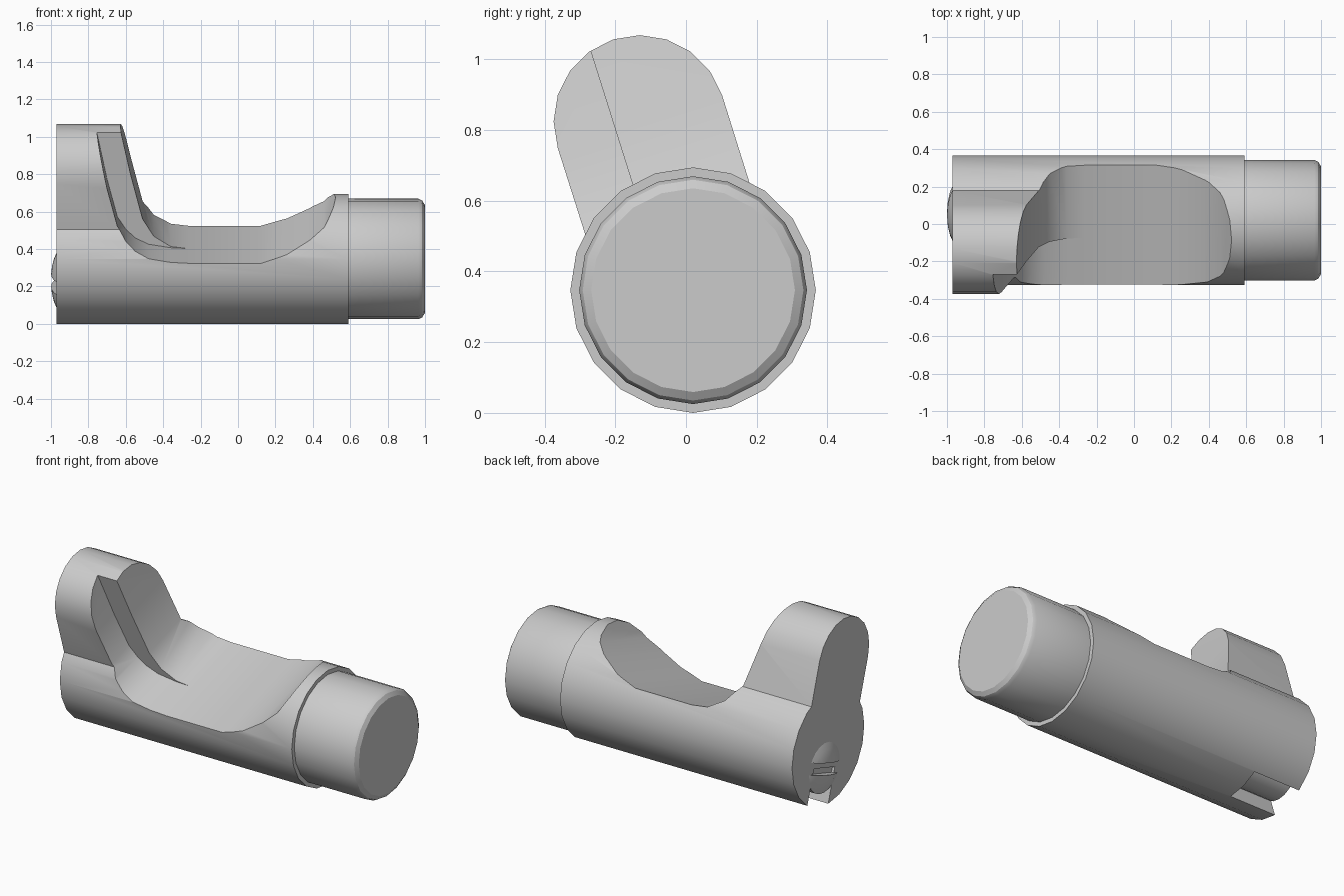
import bpy, bmesh
from math import sin, cos, radians, pi

if "Cube" in bpy.data.objects:
    bpy.data.objects.remove(bpy.data.objects["Cube"])

CY, CZ = 0.02, 0.347          # axis of the main cylinder
S, C = sin(radians(17.5)), cos(radians(17.5))


def place(x, v, w):
    """Tilted frame around the axis: v sideways, w up."""
    return (x, CY + v * C - w * S, CZ + v * S + w * C)


def make(name, rings):
    """Closed solid from rings of points with equal length."""
    bm = bmesh.new()
    rows = [[bm.verts.new(p) for p in r] for r in rings]
    n = len(rows[0])
    for a, b in zip(rows, rows[1:]):
        for i in range(n):
            j = (i + 1) % n
            bm.faces.new((a[i], a[j], b[j], b[i]))
    bm.faces.new(rows[0])
    bm.faces.new(rows[-1])
    bmesh.ops.recalc_face_normals(bm, faces=bm.faces)
    me = bpy.data.meshes.new(name)
    bm.to_mesh(me)
    bm.free()
    ob = bpy.data.objects.new(name, me)
    bpy.context.collection.objects.link(ob)
    return ob


def lathe(name, profile, cy, cz, n=20):
    return make(name, [[(x, cy + r * cos(2 * pi * i / n), cz + r * sin(2 * pi * i / n))
                        for i in range(n)] for x, r in profile])


def side_prism(name, pts, v0, v1):
    """Profile in (x, w), extruded sideways."""
    return make(name, [[place(x, v, w) for x, w in pts] for v in (v0, v1)])


def boolean(ob, other, op):
    m = ob.modifiers.new("bool", 'BOOLEAN')
    m.operation, m.object, m.solver = op, other, 'EXACT'
    bpy.context.view_layer.objects.active = ob
    bpy.ops.object.modifier_apply(modifier=m.name)
    bpy.data.objects.remove(other)


def smooth(ob):
    bpy.ops.object.select_all(action='DESELECT')
    ob.select_set(True)
    bpy.context.view_layer.objects.active = ob
    bpy.ops.object.shade_smooth_by_angle(angle=radians(30))


# Main cylinder with stepped, rounded nose
body = lathe("body", [(-0.97, 0.347), (0.59, 0.347), (0.59, 0.322), (0.965, 0.322),
                      (0.985, 0.312), (1.0, 0.288)], CY, CZ)

# Raised lug with a round top
_, ly, lz = place(0, 0, 0.5)
outline = [(ly + 0.244 * cos(radians(a)), lz + 0.244 * sin(radians(a)))
           for a in range(18, 199, 18)]
outline += [place(0, -0.243, 0)[1:], place(0, 0.243, 0)[1:]]
lug = make("lug", [[(x, y, z) for y, z in outline] for x in (-0.97, -0.45)])
boolean(body, lug, 'UNION')

# Curved saddle cut across the top
saddle = [(-0.66, 0.9), (-0.628, 0.743), (-0.575, 0.5), (-0.51, 0.247), (-0.45, 0.15),
          (-0.36, 0.093), (-0.26, 0.08), (0.12, 0.08), (0.26, 0.125), (0.38, 0.193),
          (0.46, 0.25), (0.5, 0.31), (0.525, 0.352), (0.53, 0.9)]
boolean(body, side_prism("saddle_cutter", saddle, -0.7, 0.7), 'DIFFERENCE')

# Deeper step on the front half of the lug
step = [(-0.79, 0.9), (-0.755, 0.734), (-0.7, 0.47), (-0.645, 0.26), (-0.60, 0.19),
        (-0.55, 0.142), (-0.48, 0.106), (-0.36, 0.086), (-0.26, 0.081), (-0.26, 0.9)]
boolean(body, side_prism("step_cutter", step, -0.7, -0.073), 'DIFFERENCE')

# Open channel under the rear end
channel = [(-1.1, -0.5), (-0.66, -0.5), (-0.66, -0.12), (-1.1, -0.12)]
boolean(body, side_prism("channel_cutter", channel, -0.105, 0.105), 'DIFFERENCE')
smooth(body)

# Slotted screw with a domed head
_, sy, sz = place(0, 0, -0.119)
screw = lathe("screw", [(-0.67, 0.152), (-0.968, 0.152), (-0.984, 0.115),
                        (-0.995, 0.07), (-1.0, 0.025)], sy, sz)
slot = [(-1.1, -0.155), (-0.955, -0.155), (-0.955, -0.085), (-1.1, -0.085)]
boolean(screw, side_prism("slot_cutter", slot, -0.3, 0.3), 'DIFFERENCE')
smooth(screw)
